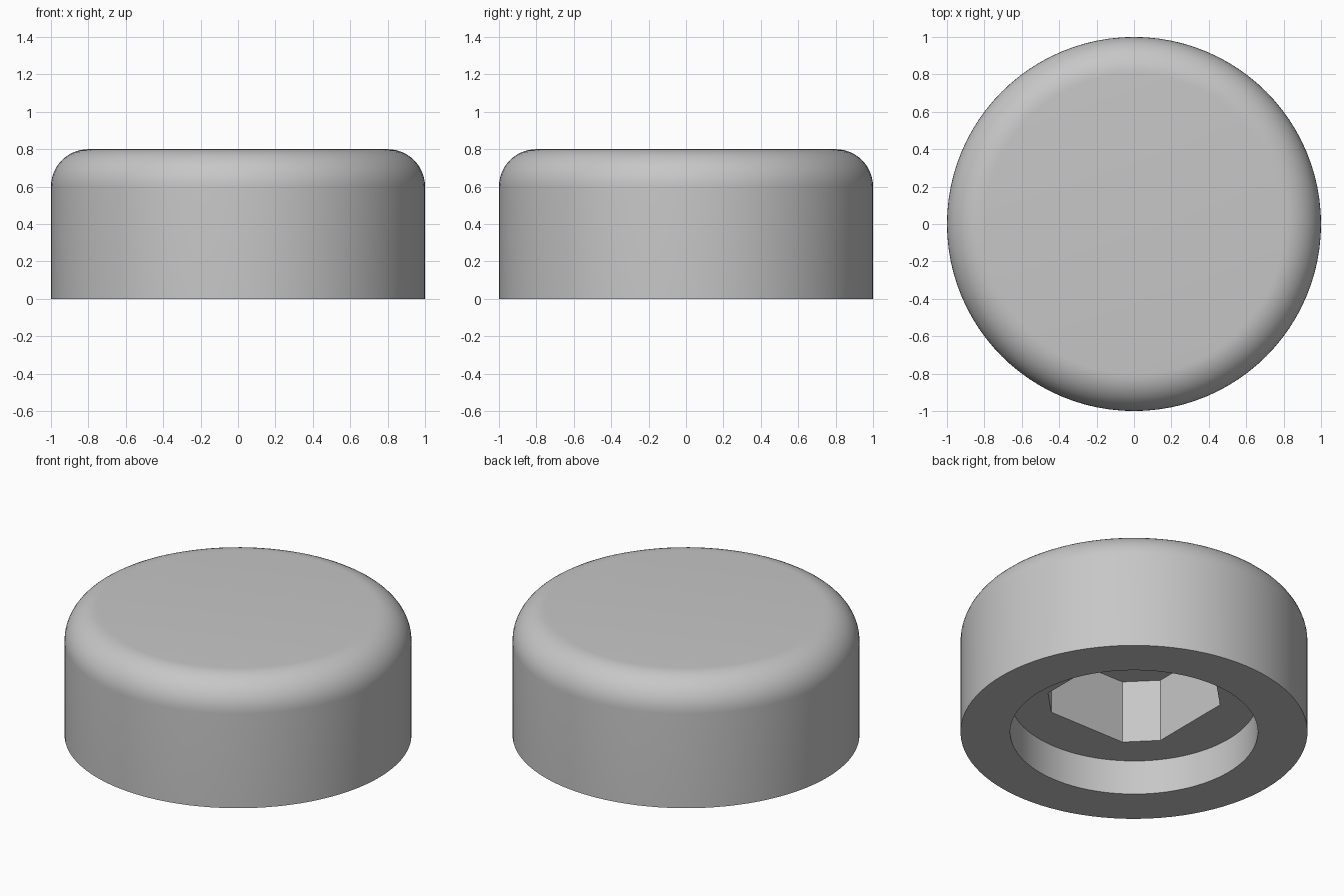
import bpy
import bmesh
from math import sin, cos, pi, radians

SEGMENTS = 96
RADIUS, HEIGHT, FILLET = 1.0, 0.8, 0.2
RECESS_RADIUS, RECESS_DEPTH = 0.714, 0.22
SOCKET_RADIUS, SOCKET_TOP = 0.5, 0.62

if "Cube" in bpy.data.objects:
    bpy.data.objects.remove(bpy.data.objects["Cube"])

grey = bpy.data.materials.new("light_grey")
grey.use_nodes = True
grey.diffuse_color = (0.57, 0.57, 0.57, 1)
grey.node_tree.nodes["Principled BSDF"].inputs["Base Color"].default_value = grey.diffuse_color


def make_object(name, bm):
    bmesh.ops.recalc_face_normals(bm, faces=bm.faces)
    mesh = bpy.data.meshes.new(name)
    bm.to_mesh(mesh)
    bm.free()
    mesh.materials.append(grey)
    obj = bpy.data.objects.new(name, mesh)
    bpy.context.collection.objects.link(obj)
    return obj


def ring(bm, radius, z):
    angles = [2 * pi * i / SEGMENTS for i in range(SEGMENTS)]
    return [bm.verts.new((radius * cos(a), radius * sin(a), z)) for a in angles]


# Round cap: from the recess floor, out around the foot, up and over the fillet
profile = [(RECESS_RADIUS, RECESS_DEPTH), (RECESS_RADIUS, 0), (RADIUS, 0)]
for step in range(13):
    a = pi / 2 * step / 12
    profile.append((RADIUS - FILLET + FILLET * cos(a), HEIGHT - FILLET + FILLET * sin(a)))

bm = bmesh.new()
rings = [ring(bm, r, z) for r, z in profile]
for low, high in zip(rings, rings[1:]):
    for i in range(SEGMENTS):
        j = (i + 1) % SEGMENTS
        bm.faces.new((low[i], low[j], high[j], high[i]))
bm.faces.new(rings[0])
bm.faces.new(rings[-1])
cap = make_object("round_cap", bm)

# Square socket with chamfered corners, cut into the recess floor
bm = bmesh.new()
corners = [radians(90 * k + side * 32.3) for k in range(4) for side in (-1, 1)]
base = bm.faces.new([bm.verts.new((SOCKET_RADIUS * cos(a), SOCKET_RADIUS * sin(a), 0.1))
                     for a in corners])
top = bmesh.ops.extrude_face_region(bm, geom=[base], use_keep_orig=True)
for v in top["geom"]:
    if isinstance(v, bmesh.types.BMVert):
        v.co.z = SOCKET_TOP
cutter = make_object("socket_cutter", bm)
cutter.hide_render = True

cut = cap.modifiers.new("socket", 'BOOLEAN')
cut.operation = 'DIFFERENCE'
cut.solver = 'EXACT'
cut.object = cutter

bpy.ops.object.select_all(action='DESELECT')
cap.select_set(True)
bpy.context.view_layer.objects.active = cap
bpy.ops.object.modifier_apply(modifier=cut.name)
bpy.data.objects.remove(cutter)
bpy.ops.object.shade_smooth_by_angle(angle=radians(25))
